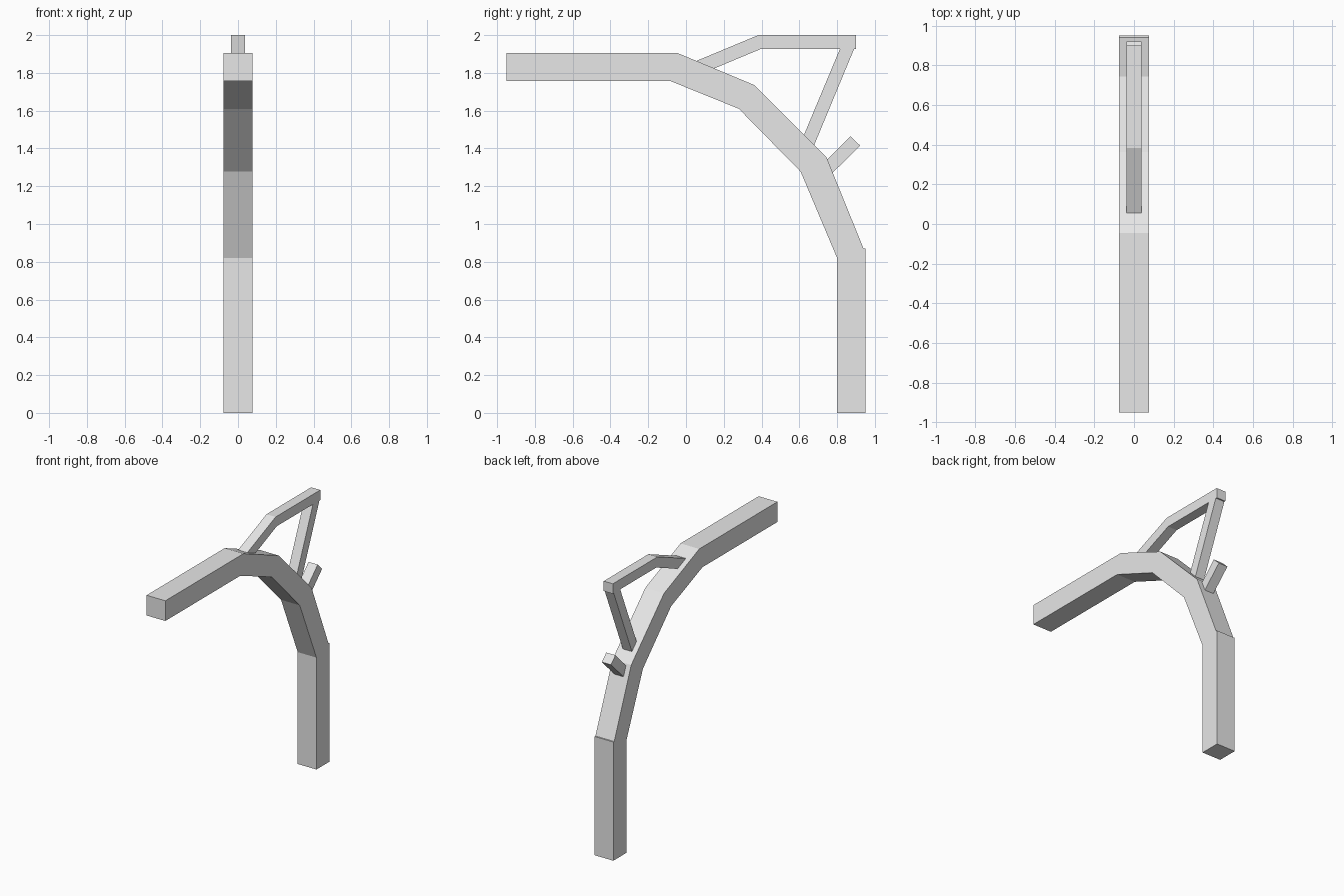
import bpy
import bmesh

cube = bpy.data.objects.get("Cube")
if cube:
    bpy.data.objects.remove(cube, do_unlink=True)

# Single plain grey
grey = bpy.data.materials.new("light_grey")
grey.use_nodes = True
colour = (0.8, 0.8, 0.8, 1)
grey.diffuse_color = colour
grey.node_tree.nodes["Principled BSDF"].inputs["Base Color"].default_value = colour


def beam(name, outline, half_width):
    """Extrude a (y, z) outline across x, centred on x = 0."""
    bm = bmesh.new()
    face = bm.faces.new([bm.verts.new((-half_width, y, z)) for y, z in outline])
    ext = bmesh.ops.extrude_face_region(bm, geom=[face])
    moved = [v for v in ext["geom"] if isinstance(v, bmesh.types.BMVert)]
    bmesh.ops.translate(bm, vec=(2 * half_width, 0, 0), verts=moved)
    bmesh.ops.recalc_face_normals(bm, faces=bm.faces)
    mesh = bpy.data.meshes.new(name)
    bm.to_mesh(mesh)
    bm.free()
    mesh.materials.append(grey)
    obj = bpy.data.objects.new(name, mesh)
    bpy.context.collection.objects.link(obj)
    return obj


WIDE, THIN = 0.076, 0.037

# Upright post
beam("post", [(0.8, 0), (0.95, 0), (0.95, 0.87), (0.93, 0.87), (0.8, 0.82)], WIDE)

# Bent arch, one piece per straight run
outer = [(0.94, 0.87), (0.743, 1.355), (0.363, 1.735), (-0.045, 1.905), (-0.95, 1.905)]
inner = [(0.8, 0.82), (0.607, 1.277), (0.28, 1.61), (-0.083, 1.757), (-0.95, 1.757)]
beam("arch_and_arm", outer + inner[::-1], WIDE)

# Bent handle with its ends sunk into the arch
beam("handle", [
    (0.03, 1.853), (0.383, 2.0), (0.9, 2.0), (0.9, 1.927), (0.89, 1.927),
    (0.665, 1.385), (0.605, 1.425), (0.815, 1.927), (0.397, 1.927), (0.11, 1.807)], THIN)

# Short peg behind the bend
beam("peg", [(0.71, 1.305), (0.87, 1.465), (0.922, 1.415), (0.76, 1.255)], THIN)
